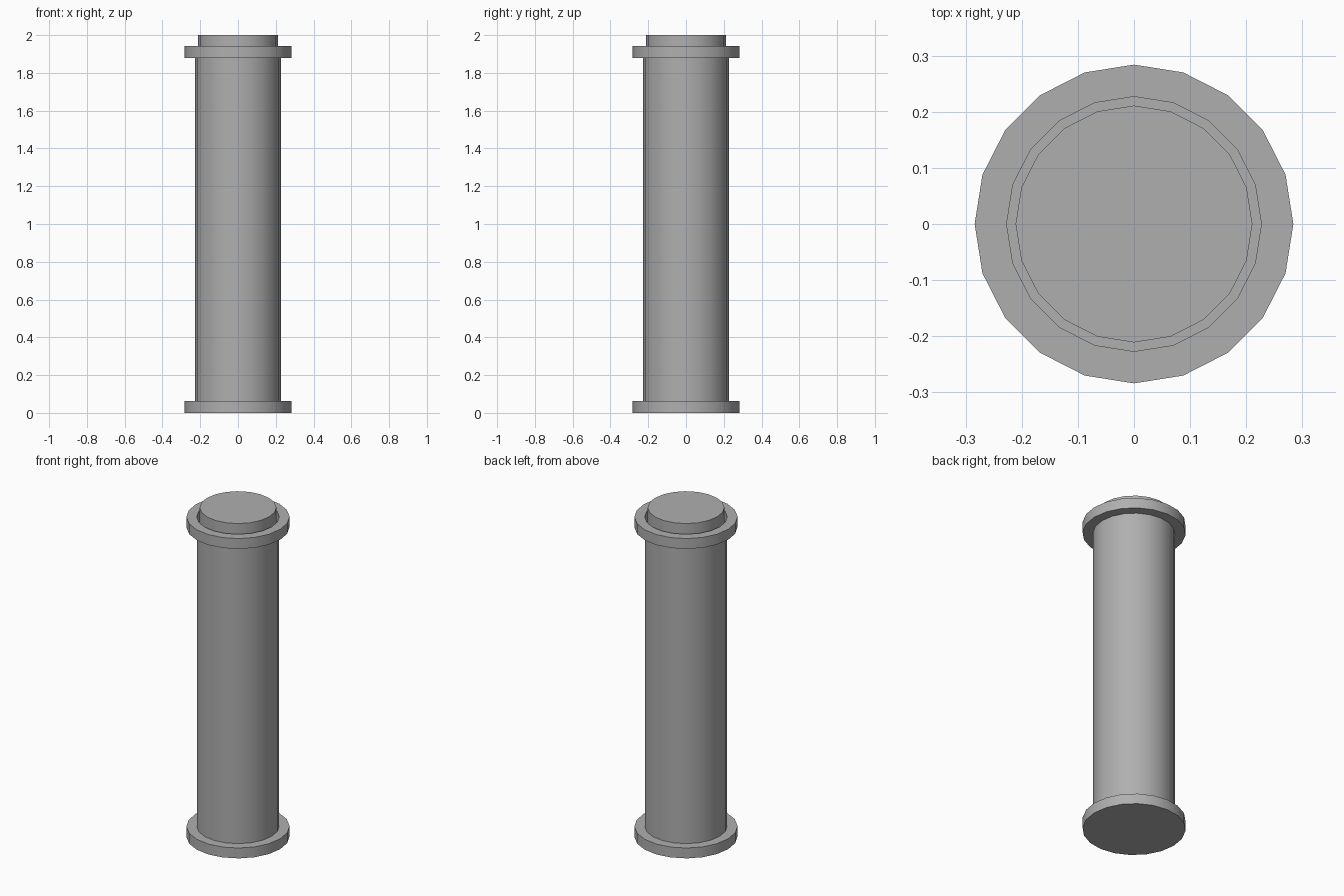
import bpy, bmesh, math

if "Cube" in bpy.data.objects:
    bpy.data.objects.remove(bpy.data.objects["Cube"])

SIDES = 20
R_FLANGE, R_SHAFT, R_CAP = 0.284, 0.227, 0.211
Z_BASE, Z_COLLAR, Z_RIM, Z_TOP = 0.063, 1.88, 1.943, 2.0

# Mid grey for the whole column
grey = bpy.data.materials.new("mid_grey")
grey.diffuse_color = (0.43, 0.43, 0.43, 1)
grey.use_nodes = True
grey.node_tree.nodes["Principled BSDF"].inputs["Base Color"].default_value = grey.diffuse_color


def lathe(name, profile):
    """Revolve an (r, z) outline around z, smooth around and sharp at rims."""
    bm = bmesh.new()
    verts = [bm.verts.new((r, 0, z)) for r, z in profile]
    edges = [bm.edges.new(p) for p in zip(verts, verts[1:])]
    bmesh.ops.spin(bm, geom=verts + edges, cent=(0, 0, 0), axis=(0, 0, 1),
                   angle=math.tau, steps=SIDES, use_duplicate=False)
    bmesh.ops.remove_doubles(bm, verts=bm.verts, dist=1e-4)
    bmesh.ops.recalc_face_normals(bm, faces=bm.faces)
    mesh = bpy.data.meshes.new(name)
    bm.to_mesh(mesh)
    bm.free()
    mesh.materials.append(grey)
    obj = bpy.data.objects.new(name, mesh)
    bpy.context.collection.objects.link(obj)
    bpy.ops.object.select_all(action='DESELECT')
    obj.select_set(True)
    bpy.context.view_layer.objects.active = obj
    bpy.ops.object.shade_smooth_by_angle(angle=math.radians(30))
    return obj


# Base flange, shaft, open collar with a groove inside, and raised end plug
lathe("column", [
    (0, 0), (R_FLANGE, 0), (R_FLANGE, Z_BASE), (R_SHAFT, Z_BASE),
    (R_SHAFT, Z_COLLAR - 0.001), (R_FLANGE, Z_COLLAR),
    (R_FLANGE, Z_RIM), (R_SHAFT, Z_RIM), (R_SHAFT, Z_COLLAR + 0.001),
    (R_CAP, Z_COLLAR + 0.001), (R_CAP, Z_TOP), (0, Z_TOP),
])
